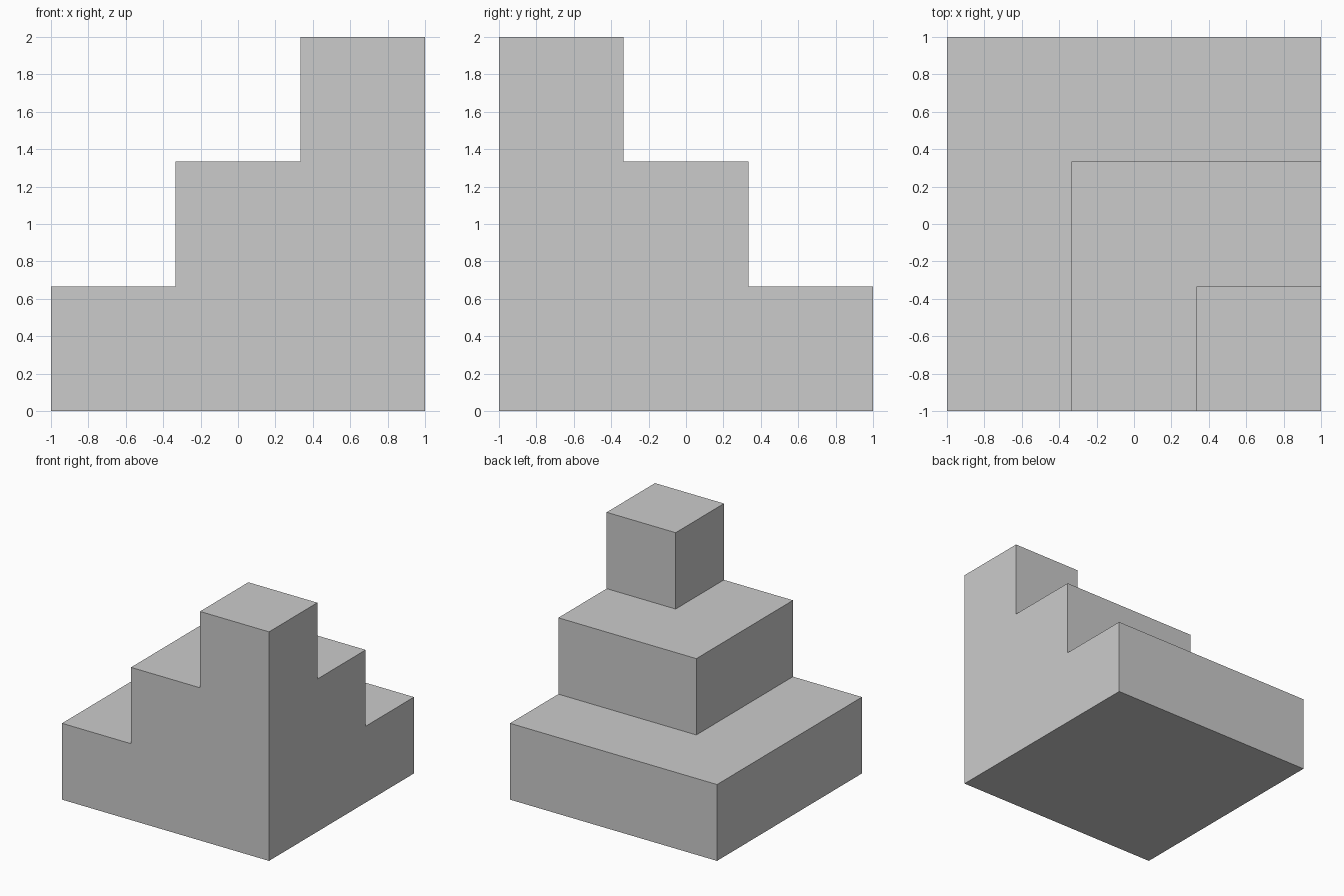
import bpy
import bmesh

if "Cube" in bpy.data.objects:
    bpy.data.objects.remove(bpy.data.objects["Cube"])

STEP = 2 / 3

# Square base plan split into a 3 x 3 grid of cells
bm = bmesh.new()
bmesh.ops.create_grid(bm, x_segments=3, y_segments=3, size=1)

# Raise each tier from the last, shrinking towards the front right corner
tier = list(bm.faces)
for i in range(3):
    inset = i * STEP
    cells = [f for f in tier
             if f.calc_center_median().x > -1 + inset
             and f.calc_center_median().y < 1 - inset]
    geom = bmesh.ops.extrude_face_region(bm, geom=cells)["geom"]
    verts = [g for g in geom if isinstance(g, bmesh.types.BMVert)]
    tier = [g for g in geom if isinstance(g, bmesh.types.BMFace)]
    bmesh.ops.translate(bm, verts=verts, vec=(0, 0, STEP))

# Merge coplanar cells into clean flat faces
bmesh.ops.recalc_face_normals(bm, faces=bm.faces)
bmesh.ops.dissolve_limit(bm, angle_limit=0.01, verts=bm.verts, edges=bm.edges)

mesh = bpy.data.meshes.new("corner_steps")
bm.to_mesh(mesh)
bm.free()
obj = bpy.data.objects.new("corner_steps", mesh)
bpy.context.collection.objects.link(obj)
